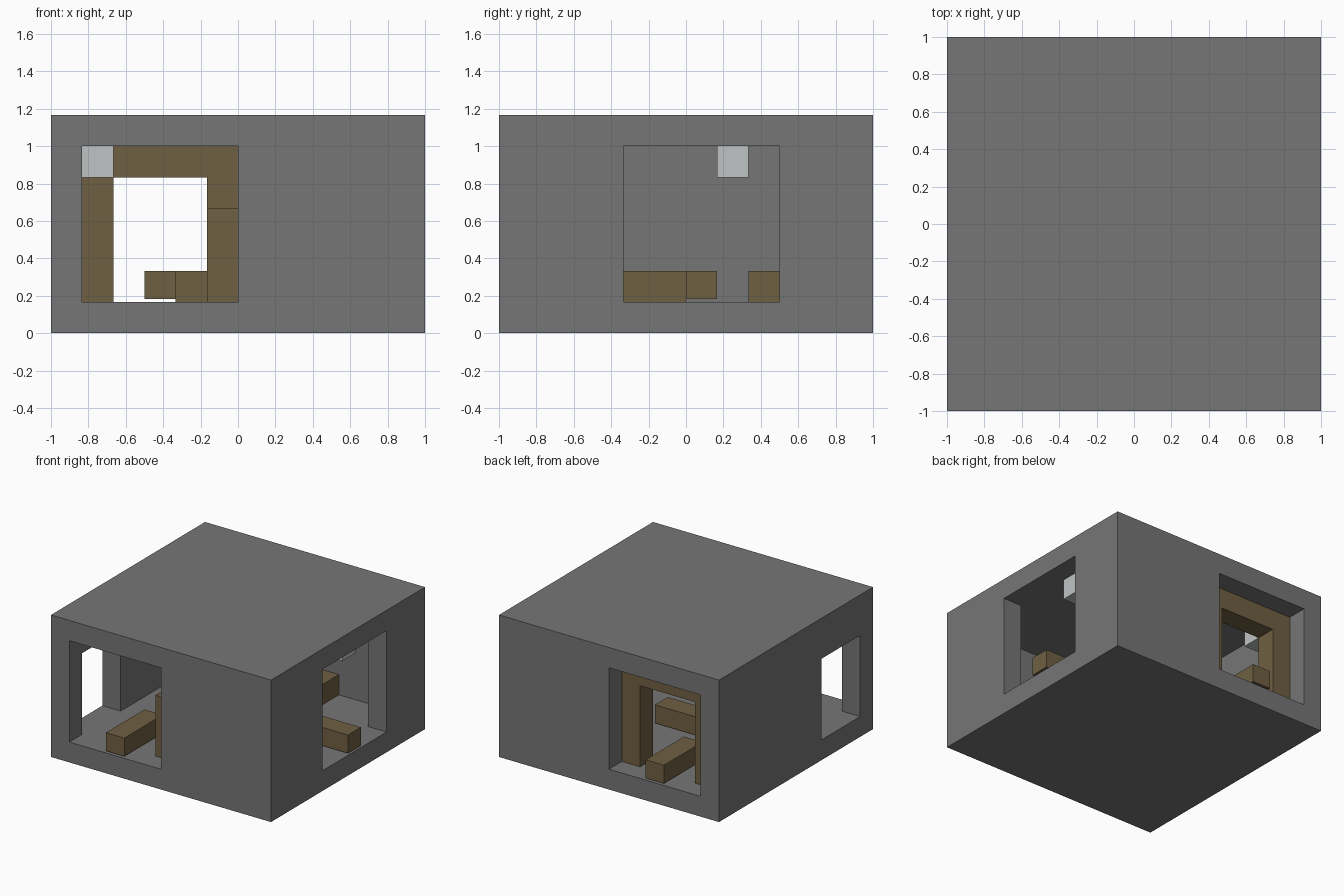
import bpy, bmesh

cube = bpy.data.objects.get("Cube")
if cube:
    bpy.data.objects.remove(cube, do_unlink=True)

U = 1 / 6  # one block
LIFT = 0.1 * U


def material(name, color):
    m = bpy.data.materials.new(name)
    m.use_nodes = True
    m.diffuse_color = (*color, 1)
    m.node_tree.nodes["Principled BSDF"].inputs["Base Color"].default_value = (*color, 1)
    return m


stone = material("grey stone", (0.18, 0.18, 0.18))
wood = material("brown wood", (0.16, 0.115, 0.055))
pale = material("pale lamp", (0.52, 0.55, 0.55))


def finish(name, bm, mat):
    bmesh.ops.recalc_face_normals(bm, faces=bm.faces)
    mesh = bpy.data.meshes.new(name)
    bm.to_mesh(mesh)
    bm.free()
    mesh.materials.append(mat)
    bpy.context.collection.objects.link(bpy.data.objects.new(name, mesh))


def block(name, corner, size, mat, lift=0):
    """Box given by its low corner and size in blocks."""
    bm = bmesh.new()
    bmesh.ops.create_cube(bm, size=1)
    for v in bm.verts:
        v.co = [(c + (0.5 + p) * s) * U for c, s, p in zip(corner, size, v.co)]
        if v.co.z < (corner[2] + 0.1) * U:
            v.co.z += lift
    finish(name, bm, mat)


# Shell: hollow room skinned around solid cells, with openings in four walls
cuts = ([-6, -5, 0, 5, 6], [-6, -5, -2, 3, 5, 6], [0, 1, 5, 6, 7])


def solid(i, j, k):
    if not (0 <= i < 4 and 0 <= j < 5 and 0 <= k < 4):
        return False
    if k in (0, 3):
        return True
    if i in (1, 2) and j in (1, 2, 3):
        return False
    if i == 1 and j in (0, 4):       # front and back doorways
        return False
    if i == 3 and j == 2:            # doorway on the +x side
        return False
    return not (i == 0 and j == 1 and k == 1)  # window on the -x side


bm = bmesh.new()
for i in range(4):
    for j in range(5):
        for k in range(4):
            if not solid(i, j, k):
                continue
            for axis in range(3):
                for side in (0, 1):
                    near = [i, j, k]
                    near[axis] += 2 * side - 1
                    if solid(*near):
                        continue
                    a, b = (axis + 1) % 3, (axis + 2) % 3
                    ring = []
                    for da, db in ((0, 0), (1, 0), (1, 1), (0, 1)):
                        n = [i, j, k]
                        n[axis] += side
                        n[a] += da
                        n[b] += db
                        ring.append(bm.verts.new([cuts[t][n[t]] * U for t in range(3)]))
                    if not side:
                        ring.reverse()
                    bm.faces.new(ring)
bmesh.ops.remove_doubles(bm, verts=bm.verts, dist=0.001)
finish("room_shell", bm, stone)

# Timber frame just inside the back doorway
block("frame_right_jamb", (-5, 4, 1), (1, 1, 4), wood)
block("frame_left_jamb", (-1, 4, 1), (1, 1, 4), wood)
block("frame_lintel", (-5, 4, 5), (5, 1, 1), wood)

# Beams lying through the doorways, slightly above the sills
block("front_beam", (-3, -6, 1), (1, 3, 1), wood, LIFT)
block("back_beam", (-3, 3, 1), (1, 3, 1), wood, LIFT)
block("side_beam", (3, 0, 1), (3, 1, 1), wood, LIFT)

# Beams and post inside the room
block("middle_beam", (-2, 0, 1), (3, 1, 1), wood, LIFT)
block("inner_front_beam", (-2, -3, 1), (1, 3, 1), wood)
block("inner_back_beam", (1, 2, 1), (1, 3, 1), wood)
block("front_post", (-1, -5, 1), (1, 1, 3), wood)

# Lamps under the ceiling
block("side_lamp", (4, 1, 5), (1, 1, 1), pale)
block("back_lamp", (-5, 3, 5), (1, 1, 1), pale)
